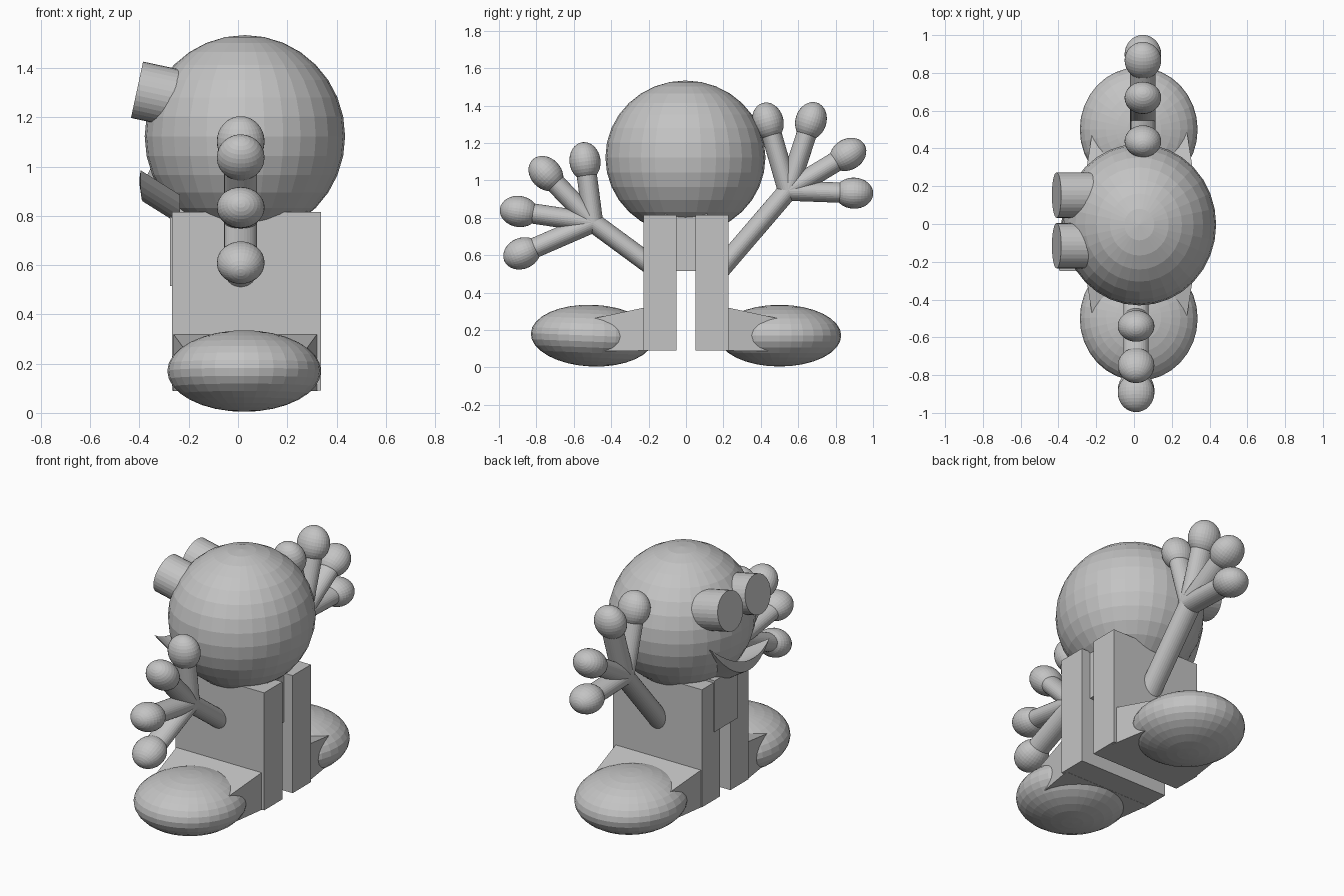
import bpy, bmesh
from mathutils import Vector, Matrix

if "Cube" in bpy.data.objects:
    bpy.data.objects.remove(bpy.data.objects["Cube"])

grey = bpy.data.materials.new("plain grey")
grey.diffuse_color = (0.55, 0.55, 0.55, 1)
grey.use_nodes = True
grey.node_tree.nodes["Principled BSDF"].inputs["Base Color"].default_value = grey.diffuse_color


def finish(bm, name):
    bmesh.ops.recalc_face_normals(bm, faces=bm.faces)
    me = bpy.data.meshes.new(name)
    bm.to_mesh(me)
    bm.free()
    me.materials.append(grey)
    ob = bpy.data.objects.new(name, me)
    bpy.context.collection.objects.link(ob)
    return ob


def frame(centre, axis, side, r_side, r_other, r_axis):
    """Matrix with local z on axis, local x on side, scaled by the radii."""
    z = Vector(axis).normalized()
    x = Vector(side)
    y = z.cross(x).normalized()
    m = Matrix((x * r_side, y * r_other, z * r_axis)).transposed().to_4x4()
    m.translation = Vector(centre)
    return m


def ball(name, centre, radii, axis=(0, 0, 1)):
    bm = bmesh.new()
    bmesh.ops.create_uvsphere(bm, u_segments=32, v_segments=16, radius=1,
                              matrix=frame(centre, axis, (1, 0, 0), *radii))
    return finish(bm, name)


def rod(name, a, b, r_side, r_other, side=(1, 0, 0)):
    a, b = Vector(a), Vector(b)
    bm = bmesh.new()
    bmesh.ops.create_cone(bm, cap_ends=True, segments=32, radius1=1, radius2=1, depth=1,
                          matrix=frame((a + b) / 2, b - a, side, r_side, r_other, (b - a).length))
    return finish(bm, name)


def block(name, y0, y1, end0, end1):
    """Box along y; each end is (x0, x1, z0, z1), so it may taper."""
    bm = bmesh.new()
    loops = []
    for y, (x0, x1, z0, z1) in ((y0, end0), (y1, end1)):
        loops.append([bm.verts.new((x, y, z)) for x, z in ((x0, z0), (x1, z0), (x1, z1), (x0, z1))])
    a, b = loops
    bm.faces.new(a)
    bm.faces.new(b)
    for i in range(4):
        j = (i + 1) % 4
        bm.faces.new((a[i], a[j], b[j], b[i]))
    return finish(bm, name)


# Head
ball("head", (0.028, -0.003, 1.123), (0.407, 0.428, 0.411))

# Eyes: two stub cylinders pointing to -x and slightly up
out = Vector((-0.977, 0, 0.21))
for n, y in (("left", 0.153), ("right", -0.115)):
    tip = Vector((-0.41, y, 1.312))
    rod("eye_" + n, tip - out * 0.3, tip, 0.12, 0.117, side=(0, 1, 0))

# Mouth: crescent extruded into the head
t0, t1 = Vector((-0.395, -0.25, 0.985)), Vector((-0.32, 0.22, 1.073))
low, high = Vector((-0.38, -0.02, 0.86)), Vector((-0.39, -0.02, 0.93))
push = Vector((0.16, 0, -0.10))


def arc(t, mid):
    return t0.lerp(t1, t) + (mid - (t0 + t1) / 2) * 4 * t * (1 - t)


N = 16
bm = bmesh.new()
rim = [arc(i / N, low) for i in range(N + 1)] + [arc(i / N, high) for i in range(N - 1, 0, -1)]
front = [bm.verts.new(p) for p in rim]
back = [bm.verts.new(p + push) for p in rim]
K = len(rim)
for i in range(K):
    j = (i + 1) % K
    bm.faces.new((front[i], front[j], back[j], back[i]))
for v in (front, back):
    for i in range(N):
        quad = [v[i], v[i + 1], v[(K - i - 1) % K], v[(K - i) % K]]
        uniq = list(dict.fromkeys(quad))
        bm.faces.new(uniq)
finish(bm, "mouth")

# Body: two slabs with a recessed middle block
slab = (-0.268, 0.338, 0.091, 0.816)
mid = (-0.276, 0.28, 0.515, 0.83)
block("body_middle", -0.115, 0.115, mid, mid)

for n, s in (("left", 1), ("right", -1)):
    block("slab_" + n, s * 0.05, s * 0.228, slab, slab)
    # Tapered ankle running into the foot
    block("ankle_" + n, s * 0.2, s * 0.62, (-0.266, 0.325, 0.09, 0.325), (-0.20, 0.26, 0.085, 0.235))
    # Foot
    ball("foot_" + n, (0.025, s * 0.5, 0.17), (0.312, 0.33, 0.165),
         axis=(0, 0.0 if s > 0 else 0.04, 1))

# Arms and hands: x, palm (y, z), fingertip centres (y, z)
hands = {
    "left": (0.047, 0.15, 0.485, (0.545, 0.945),
             ((0.438, 1.315), (0.668, 1.318), (0.866, 1.139), (0.898, 0.932))),
    "right": (0.011, -0.15, 0.52, (-0.497, 0.775),
              ((-0.54, 1.102), (-0.749, 1.037), (-0.893, 0.834), (-0.877, 0.61))),
}
for n, (x, y0, z0, palm, tips) in hands.items():
    p = Vector((x, *palm))
    rod("arm_" + n, (x, y0, z0), p, 0.067, 0.053)
    for i, t in enumerate(tips):
        c = Vector((x, *t))
        rod(f"finger_{n}_{i + 1}", p, c, 0.067, 0.054)
        ball(f"fingertip_{n}_{i + 1}", c, (0.097, 0.083, 0.103), axis=c - p)
